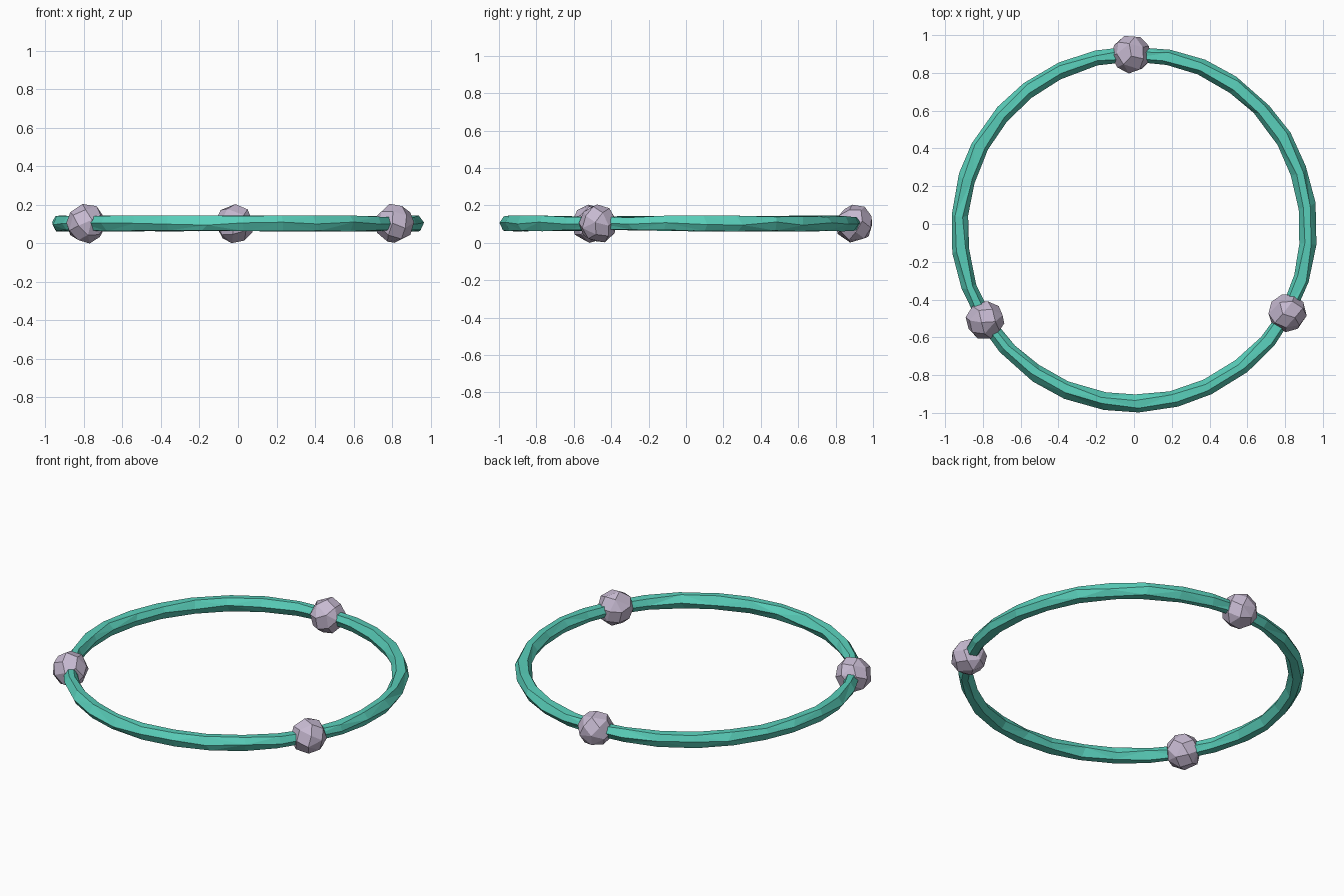
import bpy, bmesh, math, random
from mathutils import Vector, Matrix

random.seed(4)
if "Cube" in bpy.data.objects:
    bpy.data.objects.remove(bpy.data.objects["Cube"])

CENTRE = Vector((0, -0.025, 0.103))
RADIUS = 0.925


def material(name, colour):
    mat = bpy.data.materials.new(name)
    mat.use_nodes = True
    mat.diffuse_color = colour
    mat.node_tree.nodes["Principled BSDF"].inputs["Base Color"].default_value = colour
    return mat


def finish(bm, name, mat):
    bmesh.ops.recalc_face_normals(bm, faces=bm.faces)
    mesh = bpy.data.meshes.new(name)
    bm.to_mesh(mesh)
    bm.free()
    mesh.materials.append(mat)
    obj = bpy.data.objects.new(name, mesh)
    bpy.context.collection.objects.link(obj)
    return obj


def on_ring(angle, radius=RADIUS, height=0.0):
    return CENTRE + Vector((radius * math.cos(angle), radius * math.sin(angle), height))


def band_arc(name, start, end, mat, spans=10, sides=6, thick=0.047):
    """Roughly carved six-sided bar bent from one bead to the next."""
    bm = bmesh.new()
    rings = []
    for i in range(spans + 1):
        t = i / spans
        size = thick * (0.84 + 0.16 * min(1, 4 * t, 4 * (1 - t)))
        ring = []
        for k in range(sides):
            a = math.tau * k / sides + random.uniform(-0.2, 0.2)
            slip = random.uniform(-0.02, 0.02) if 0 < i < spans else 0
            r = RADIUS + size * math.cos(a) * random.uniform(0.9, 1.03)
            z = max(-0.042, min(0.042, size * math.sin(a)))
            ring.append(bm.verts.new(on_ring(start + (end - start) * t + slip, r, z)))
        rings.append(ring)
    for i, (a, b) in enumerate(zip(rings, rings[1:])):
        for k in range(sides):
            n = (k + 1) % sides
            quad = (a[k], a[n], b[n], b[k])
            # Alternate the diagonals so the facets look chiselled
            s = (i + k) % 2
            bm.faces.new((quad[s], quad[s + 1], quad[s + 2]))
            bm.faces.new((quad[s], quad[s + 2], quad[(s + 3) % 4]))
    bm.faces.new(rings[0])
    bm.faces.new(rings[-1])
    return finish(bm, name, mat)


def bead(name, location, mat, turn, radius=0.104, points=26):
    """Faceted stone: hull of points spread over a sphere."""
    bm = bmesh.new()
    for i in range(points):
        z = 1 - 2 * (i + 0.5) / points
        a = i * math.pi * (3 - math.sqrt(5))
        r = math.sqrt(1 - z * z)
        p = Vector((r * math.cos(a), r * math.sin(a), z))
        bm.verts.new(p * radius * random.uniform(0.97, 1.02))
    bmesh.ops.convex_hull(bm, input=bm.verts)
    bmesh.ops.dissolve_limit(bm, angle_limit=math.radians(16),
                             verts=bm.verts, edges=bm.edges)
    bmesh.ops.transform(bm, verts=bm.verts, matrix=Matrix.Rotation(turn, 4, (1, 1, 0.5)))
    obj = finish(bm, name, mat)
    obj.location = location
    return obj


teal = material("teal", (0.1, 0.62, 0.49, 1))
lavender = material("pale lavender", (0.57, 0.49, 0.64, 1))

# Three beads at roughly even spacing, joined by three band arcs
angles = [math.radians(d) for d in (91, 211.5, 331.3)]
for name, angle, turn in zip(("back", "right", "left"), angles, (0.6, 1.7, 2.9)):
    bead(name + "_bead", on_ring(angle), lavender, turn)
for name, a, b in zip(("right_band", "front_band", "left_band"),
                      angles, angles[1:] + [angles[0] + math.tau]):
    band_arc(name, a, b, teal)
